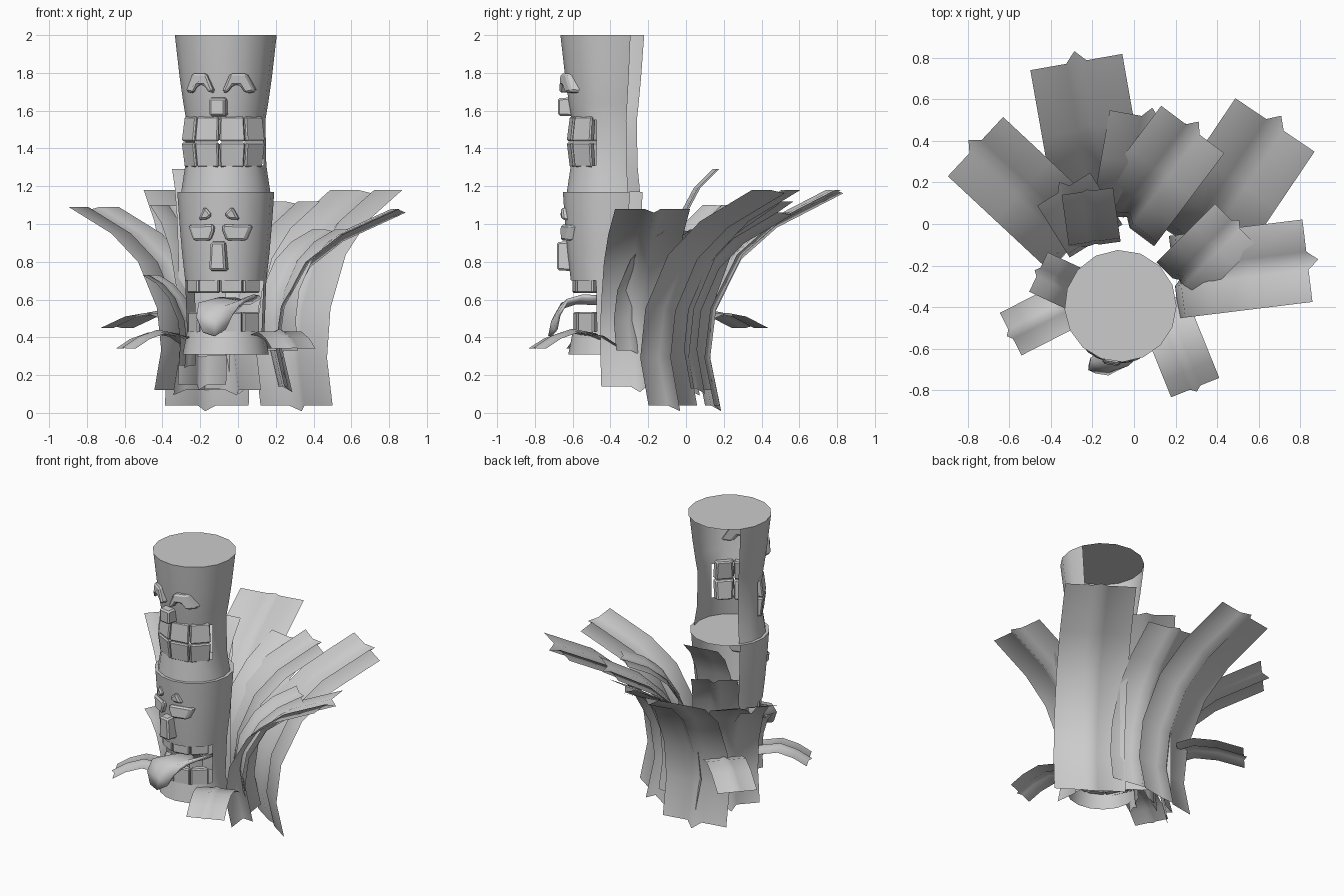
import bpy, math
from mathutils import Matrix, Vector

if "Cube" in bpy.data.objects:
    bpy.data.objects.remove(bpy.data.objects["Cube"])

CX, CY = -0.065, -0.395
FACE = Matrix.Translation((CX, CY, 0)) @ Matrix.Rotation(math.radians(-9), 4, 'Z')


def make(name, verts, faces, mat=None, bevel=0, smooth=0):
    me = bpy.data.meshes.new(name)
    me.from_pydata([(mat @ Vector(v)) if mat else v for v in verts], [], faces)
    me.update()
    ob = bpy.data.objects.new(name, me)
    bpy.context.collection.objects.link(ob)
    if bevel:
        m = ob.modifiers.new("bevel", 'BEVEL')
        m.width, m.segments = bevel, 1
    if smooth:
        bpy.context.view_layer.objects.active = ob
        ob.select_set(True)
        bpy.ops.object.shade_smooth_by_angle(angle=math.radians(smooth))
        ob.select_set(False)
    return ob


# Totem shell: capped, open at the back, with a mouth hole between two rings
def shell(name, profile, mouth):
    angs = [math.radians(-121 + 22 * i) for i in range(12)]
    back = [math.radians(121 + 23.6 * i) for i in range(1, 5)]
    verts = [(r * math.sin(a), -r * math.cos(a), z) for z, r in profile for a in angs]
    faces = []
    for k in range(len(profile) - 1):
        for i in range(11):
            if k == mouth and 2 <= i <= 8:
                continue
            a = k * 12 + i
            faces.append((a, a + 12, a + 13, a + 1))
    z, r = profile[0]
    n = len(verts)
    verts += [(r * math.sin(a), -r * math.cos(a), z) for a in back]
    faces.append(tuple(range(12)) + tuple(range(n, n + 4)))
    make(name, verts, faces, FACE, smooth=35)


shell("upper_totem", [(2.0, .27), (1.78, .245), (1.64, .225), (1.55, .21), (1.31, .215), (1.17, .236)], 3)
shell("lower_totem", [(1.17, .257), (1.0, .245), (.85, .232), (.70, .215), (.43, .205), (.31, .228)], 3)


# Carved feature: outline in (u, z), wrapped on the shell and tapered to the front
def feature(name, pts, r, depth, sides=(1,)):
    for s in sides:
        n = len(pts)
        cu = sum(p[0] for p in pts) / n
        cz = sum(p[1] for p in pts) / n
        rear = [(s * u, -math.sqrt(r * r - u * u) + .03, z) for u, z in pts]
        front = []
        for u, z in pts:
            u2, z2 = cu + (u - cu) * .88, cz + (z - cz) * .93
            front.append((s * u2, -math.sqrt(r * r - u2 * u2) - depth, z2))
        faces = [tuple(range(n)), tuple(range(2 * n - 1, n - 1, -1))]
        faces += [(i, i + n, (i + 1) % n + n, (i + 1) % n) for i in range(n)]
        if s < 0:
            faces = [f[::-1] for f in faces]
        make(name, rear + front, faces, FACE, .01)


brow = [(.015, 1.70), (.04, 1.69), (.075, 1.735), (.115, 1.735), (.145, 1.69), (.195, 1.70), (.15, 1.80), (.06, 1.80)]
feature("brow", brow, .24, .035, (1, -1))
feature("upper_nose", [(-.05, 1.57), (.045, 1.57), (.045, 1.67), (-.05, 1.67)], .235, .05)
feature("eyelid", [(.03, 1.05), (.055, 1.025), (.115, 1.02), (.075, 1.095)], .245, .025, (1, -1))
feature("cheek", [(.04, .91), (.145, .91), (.18, .995), (.02, 1.0), (.015, .97)], .24, .03, (1, -1))
feature("lower_nose", [(-.05, .75), (.05, .75), (.04, .91), (-.04, .91)], .235, .055)


# Teeth: wedge blocks set around the mouth
def teeth(name, z0, z1, r, taper):
    for j in range(4):
        a0 = math.radians(-72 + 36 * j + 1)
        a1 = math.radians(-72 + 36 * j + 35)
        verts = []
        for z, k in ((z0, 1 + min(taper, 0)), (z1, 1 - max(taper, 0))):
            for rr, a in ((r * k, a0), (r * k, a1), (r * k - .05, a1), (r * k - .05, a0)):
                verts.append((rr * math.sin(a), -rr * math.cos(a), z))
        faces = [(3, 2, 1, 0), (4, 5, 6, 7)] + [(i, (i + 1) % 4, (i + 1) % 4 + 4, i + 4) for i in range(4)]
        make(name, verts, faces, FACE, .008)


teeth("upper_tooth", 1.438, 1.57, .24, .07)
teeth("upper_tooth", 1.30, 1.432, .24, -.07)
teeth("lower_tooth", .635, .72, .21, 0)
teeth("lower_tooth", .40, .535, .205, 0)


# Tongue: folded strip hanging out of the mouth
path = [(.06, -.47, .59, .07), (.0, -.58, .595, .10), (-.08, -.655, .57, .13),
        (-.12, -.695, .50, .10), (-.125, -.71, .425, .06)]
tv = [v for x, y, z, w in path for v in
      ((x - w, y + .01, z), (x, y, z - .02), (x + w * .9, y + .03, z + .015))]
tf = [(3 * i + j, 3 * i + j + 1, 3 * i + j + 4, 3 * i + j + 3) for i in range(4) for j in range(2)]
tongue = make("tongue", tv, tf, smooth=40)
sol = tongue.modifiers.new("thickness", 'SOLIDIFY')
sol.thickness = .02

# Leaf side profiles as (outward, height) fractions
TALL = [(0, 0), (-.08, .22), (-.03, .45), (.19, .70), (.50, .855), (1, 1)]
STEEP = [(0, 0), (-.05, .25), (.02, .5), (.28, .75), (.6, .9), (1, 1)]
ARCH = [(0, 0), (.25, .75), (.55, 1), (.8, .6), (1, 0)]
DROOP = [(0, .6), (.25, 1), (.6, .75), (1, 0)]


# Leaf: flat strip with a raised mid rib, running from a base point along an azimuth
def leaf(x, y, az, width, reach, z0, height, prof=TALL, crease=.045):
    a = math.radians(az)
    out, side = Vector((math.cos(a), math.sin(a), 0)), Vector((-math.sin(a), math.cos(a), 0))
    up = Vector((0, 0, 1))
    pts = [Vector((x, y, z0)) + out * h * reach + up * z * height for h, z in prof]
    n, verts = len(pts), []
    for i, p in enumerate(pts):
        t = (pts[min(i + 1, n - 1)] - pts[max(i - 1, 0)]).normalized()
        normal = out * t.z - up * t.dot(out)
        mid = p + normal * crease
        if i == 0:
            mid -= t * abs(crease)
        if i == n - 1:
            mid += t * abs(crease)
        w = side * width / 2
        verts += [p - w, p - w * .22, mid, p + w * .22, p + w]
    faces = [(5 * i + j, 5 * i + j + 1, 5 * i + j + 6, 5 * i + j + 5)
             for i in range(n - 1) for j in range(4)]
    make("leaf", verts, faces, smooth=100)


# Large fan leaves
leaf(-.165, .14, 100, .45, .65, .04, 1.14, TALL, .04)
leaf(.31, -.07, 56, .46, .66, .04, 1.14, TALL, .04)
leaf(-.31, -.05, 137, .39, .62, .12, .97, TALL, .035)
leaf(.24, -.25, 7, .40, .60, .14, .94, TALL, .04)
leaf(-.03, .04, 53, .38, .52, .12, 1.0, TALL, .035)
leaf(0, .06, 80, .40, .46, .13, .93, TALL, .035)
# Shorter inner leaves
leaf(.22, -.27, 45, .28, .38, .33, .64, STEEP, .02)
leaf(-.19, -.07, 122, .30, .28, .15, .95, STEEP, .03)
leaf(-.19, -.09, 98, .25, .25, .30, .99, STEEP, .006)
leaf(-.27, -.32, 155, .21, .21, .25, .48, STEEP, .015)
# Small drooping leaves
leaf(.13, -.38, -68, .25, .44, .34, .09, ARCH, -.015)
leaf(-.22, -.34, 207, .23, .42, .34, .085, ARCH, -.015)
leaf(-.32, .05, 138, .26, .43, .45, .08, DROOP, -.015)
